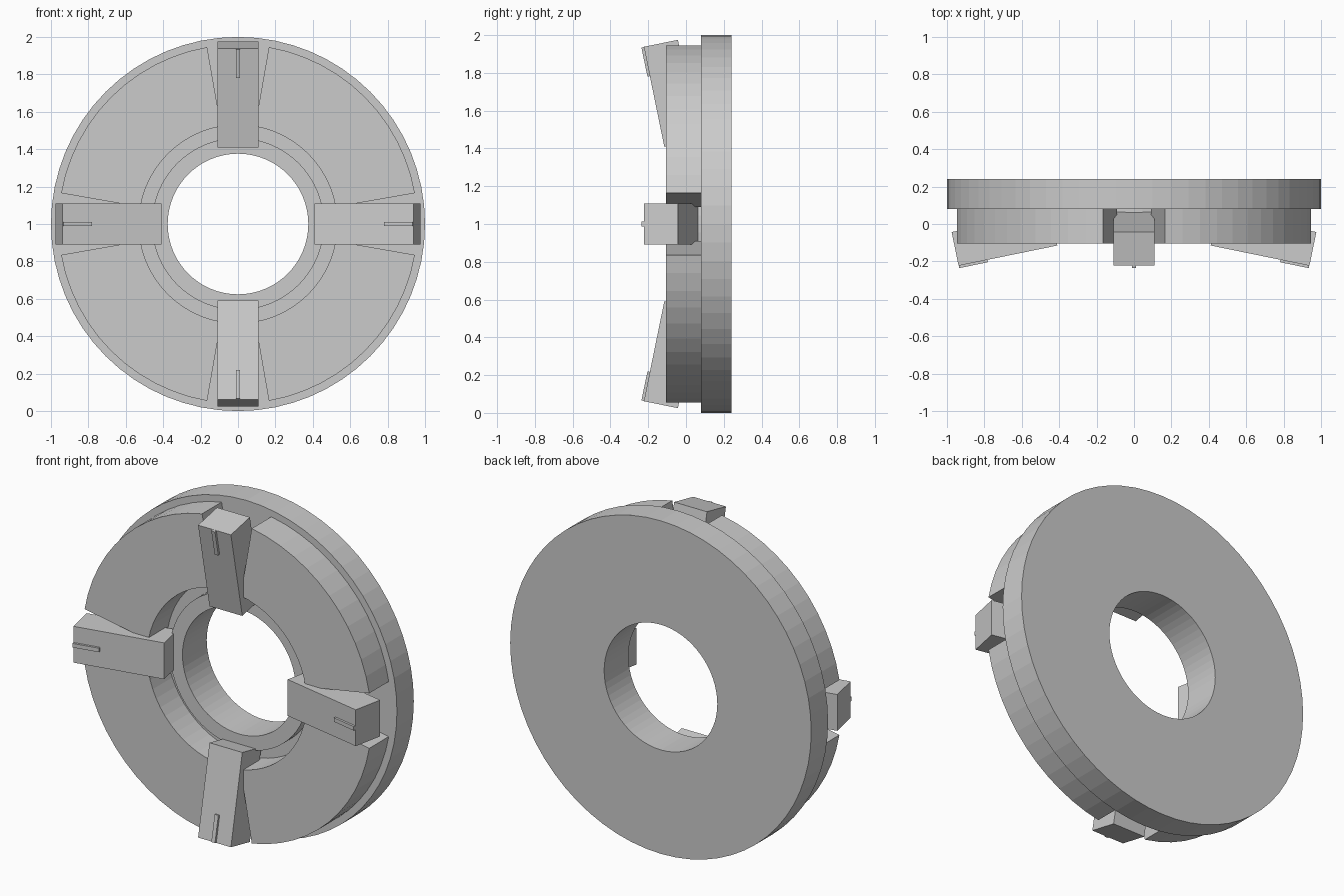
import bpy, bmesh, math
from mathutils import Matrix

if "Cube" in bpy.data.objects:
    bpy.data.objects.remove(bpy.data.objects["Cube"])

grey = bpy.data.materials.new("plain grey")
grey.diffuse_color = (0.6, 0.6, 0.6, 1)
grey.use_nodes = True
grey.node_tree.nodes["Principled BSDF"].inputs["Base Color"].default_value = grey.diffuse_color
CENTRE = Matrix.Translation((0, 0, 1))


def finish(name, bm, matrix=CENTRE):
    bmesh.ops.recalc_face_normals(bm, faces=bm.faces[:])
    mesh = bpy.data.meshes.new(name)
    bm.to_mesh(mesh)
    bm.free()
    mesh.materials.append(grey)
    obj = bpy.data.objects.new(name, mesh)
    obj.matrix_world = matrix
    bpy.context.collection.objects.link(obj)
    return obj


def sweep(name, profile, start, span, steps):
    """Turn a closed (radius, y) profile about the y axis."""
    bm = bmesh.new()
    full = span >= 360
    rows = []
    for i in range(steps if full else steps + 1):
        a = math.radians(start + span * i / steps)
        rows.append([bm.verts.new((r * math.sin(a), y, r * math.cos(a))) for r, y in profile])
    n = len(profile)
    for i in range(steps):
        p, q = rows[i], rows[(i + 1) % len(rows)]
        for j in range(n):
            k = (j + 1) % n
            bm.faces.new((p[j], p[k], q[k], q[j]))
    if not full:
        bm.faces.new(rows[0])
        bm.faces.new(rows[-1])
    return finish(name, bm)


def bar(name, profile, half_width, angle):
    """Extrude a (y, radius) side profile across x, then turn it round the disc."""
    bm = bmesh.new()
    face = bm.faces.new([bm.verts.new((-half_width, y, r)) for y, r in profile])
    ext = bmesh.ops.extrude_face_region(bm, geom=[face])
    verts = [v for v in ext["geom"] if isinstance(v, bmesh.types.BMVert)]
    bmesh.ops.translate(bm, verts=verts, vec=(2 * half_width, 0, 0))
    return finish(name, bm, CENTRE @ Matrix.Rotation(math.radians(angle), 4, 'Y'))


# back plate with a raised lip round the bore
sweep("back_plate", [(0.376, 0.24), (1.0, 0.24), (1.0, 0.08),
                     (0.46, 0.08), (0.46, 0.01), (0.376, 0.01)], 0, 360, 64)

for q in range(4):
    a = 90 * q
    # raised quarter pad between the radial slots
    sweep(f"front_pad_{q + 1}", [(0.53, 0.08), (0.96, 0.08), (0.96, -0.105), (0.53, -0.105)],
          a + 9.9, 70.2, 12)
    # tilted jaw block sitting in the slot
    bar(f"jaw_{q + 1}", [(-0.115, 0.41), (-0.223, 0.938), (-0.043, 0.975), (0.065, 0.447)], 0.109, a)
    # small rib on the jaw face
    bar(f"jaw_rib_{q + 1}", [(-0.18, 0.785), (-0.204, 0.78), (-0.236, 0.934), (-0.212, 0.939)], 0.012, a)
